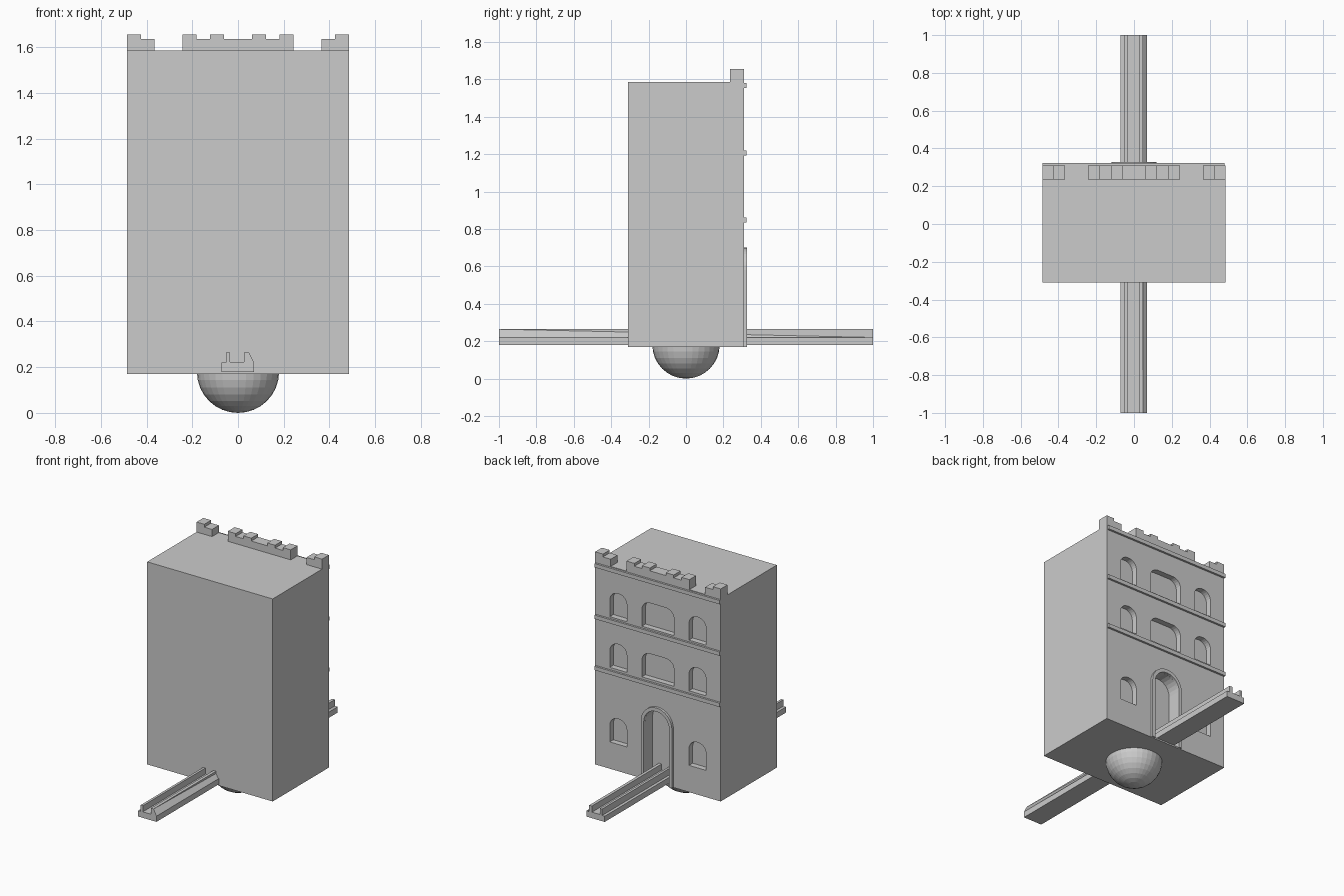
import bpy, bmesh, math

if "Cube" in bpy.data.objects:
    bpy.data.objects.remove(bpy.data.objects["Cube"])


def finish(name, bm):
    bmesh.ops.recalc_face_normals(bm, faces=bm.faces)
    mesh = bpy.data.meshes.new(name)
    bm.to_mesh(mesh)
    bm.free()
    obj = bpy.data.objects.new(name, mesh)
    bpy.context.collection.objects.link(obj)
    return obj


def loft(name, near, y0, far, y1):
    """Solid between two matching x-z profiles."""
    bm = bmesh.new()
    a = [bm.verts.new((x, y0, z)) for x, z in near]
    b = [bm.verts.new((x, y1, z)) for x, z in far]
    n = len(a)
    bm.faces.new(a)
    bm.faces.new(b[::-1])
    for i in range(n):
        j = (i + 1) % n
        bm.faces.new((a[i], b[i], b[j], a[j]))
    return finish(name, bm)


def prism(name, pts, y0, y1):
    return loft(name, pts, y0, pts, y1)


def box(name, x0, x1, y0, y1, z0, z1):
    return prism(name, [(x0, z0), (x1, z0), (x1, z1), (x0, z1)], y0, y1)


def arch(cx, half, z0, z1, r, steps=6):
    """Opening outline with rounded top corners."""
    pts = [(cx + half, z0)]
    for k in range(steps + 1):
        t = math.pi / 2 * k / steps
        pts.append((cx + half - r + r * math.cos(t), z1 - r + r * math.sin(t)))
    for k in range(steps + 1):
        t = math.pi / 2 * (1 + k / steps)
        pts.append((cx - half + r + r * math.cos(t), z1 - r + r * math.sin(t)))
    pts.append((cx - half, z0))
    return pts


# Main block with recessed windows and doorway on the +y face
house = box("house_block", -0.485, 0.485, -0.31, 0.31, 0.17, 1.585)
openings = [(arch(sx * 0.306, 0.066, z, z + 0.178, 0.062), 0.04)
            for sx in (-1, 1) for z in (0.357, 0.878, 1.232)]
openings += [(arch(0, 0.124, z, z + 0.178, 0.062), 0.04) for z in (0.878, 1.232)]
openings.append((arch(0, 0.098, 0.18, 0.675, 0.0975), 0.08))
for pts, depth in openings:
    cutter = prism("opening_cutter", pts, 0.31 - depth, 0.40)
    cutter.hide_render = True
    mod = house.modifiers.new("opening", "BOOLEAN")
    mod.operation = "DIFFERENCE"
    mod.solver = "EXACT"
    mod.object = cutter
    bpy.context.view_layer.objects.active = house
    bpy.ops.object.modifier_apply(modifier=mod.name)
    bpy.data.objects.remove(cutter)

# Raised door surround
outer = arch(0, 0.12, 0.17, 0.70, 0.1195, 8)
inner = arch(0, 0.098, 0.17, 0.675, 0.0975, 8)
bm = bmesh.new()
rings = [[bm.verts.new((x, y, z)) for x, z in p]
         for p, y in ((outer, 0.30), (outer, 0.327), (inner, 0.327), (inner, 0.30))]
for i in range(4):
    p, q = rings[i], rings[(i + 1) % 4]
    for k in range(len(p) - 1):
        bm.faces.new((p[k], p[k + 1], q[k + 1], q[k]))
for end in (0, -1):
    bm.faces.new([r[end] for r in rings])
finish("door_surround", bm)

# Horizontal string courses
for z in (0.835, 1.193, 1.553):
    box("string_course", -0.485, 0.48, 0.30, 0.324, z, z + 0.027)

# Stepped battlements along the facade
for s in (-1, 1):
    low, high = 1.635, 1.655
    prism("corner_battlement",
          [(s * 0.485, 1.585), (s * 0.485, high), (s * 0.425, high),
           (s * 0.425, low), (s * 0.365, low), (s * 0.365, 1.585)], 0.235, 0.31)
half = [(0.062, 1.635), (0.062, 1.655), (0.122, 1.655), (0.122, 1.635),
        (0.182, 1.635), (0.182, 1.655), (0.243, 1.655), (0.243, 1.585)]
prism("middle_battlement", half + [(-x, z) for x, z in reversed(half)], 0.235, 0.31)

# Long track with two rails, the outer ledge sloped toward the -y end
def track(slope_z):
    return [(-0.072, 0.18), (0.07, 0.18), (0.07, 0.22), (0.048, slope_z),
            (0.048, 0.265), (0.027, 0.265), (0.027, 0.222), (-0.035, 0.222),
            (-0.035, 0.265), (-0.052, 0.265), (-0.052, 0.22), (-0.072, 0.22)]


loft("track", track(0.264), -1.0, track(0.22), 1.0)

# Rounded base under the block
bm = bmesh.new()
bmesh.ops.create_uvsphere(bm, u_segments=32, v_segments=16, radius=0.18)
bmesh.ops.translate(bm, verts=bm.verts, vec=(0, 0, 0.182))
bmesh.ops.bisect_plane(bm, geom=bm.verts[:] + bm.edges[:] + bm.faces[:],
                       plane_co=(0, 0, 0.175), plane_no=(0, 0, 1), clear_outer=True)
for v in bm.verts:
    v.co.z = max(v.co.z, 0.0)
bmesh.ops.translate(bm, verts=bm.verts, vec=(0, 0, -min(v.co.z for v in bm.verts)))
bmesh.ops.holes_fill(bm, edges=[e for e in bm.edges if e.is_boundary])
finish("round_base", bm)
